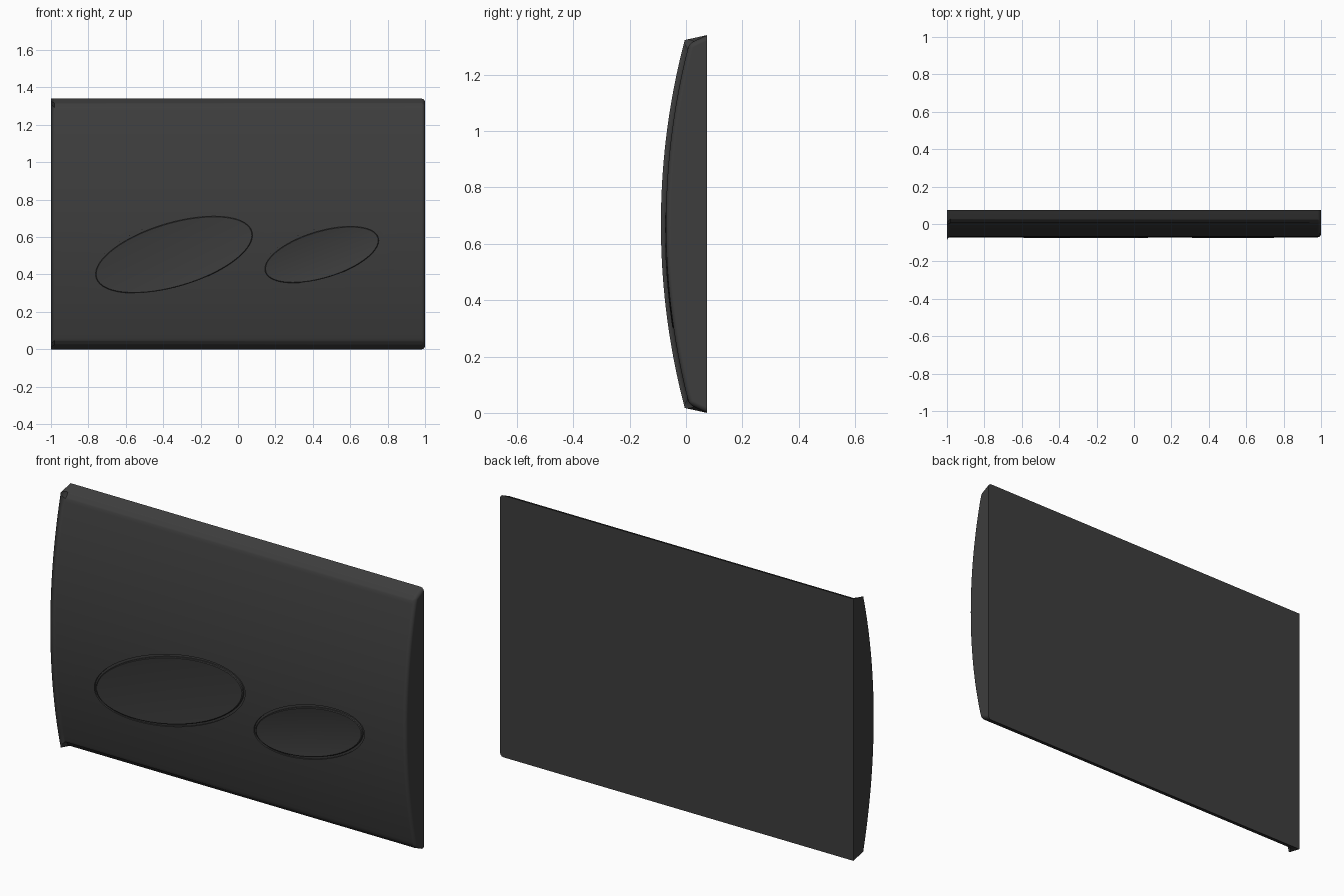
import bpy, bmesh
from math import sin, cos, pi, sqrt, radians

cube = bpy.data.objects.get("Cube")
if cube:
    bpy.data.objects.remove(cube, do_unlink=True)

mat = bpy.data.materials.new("matte charcoal")
mat.use_nodes = True
colour = (0.047, 0.047, 0.047, 1)
mat.diffuse_color = colour
bsdf = next(n for n in mat.node_tree.nodes if n.type == 'BSDF_PRINCIPLED')
bsdf.inputs["Base Color"].default_value = colour
bsdf.inputs["Roughness"].default_value = 0.6

HEIGHT, BACK, FRONT, RADIUS = 1.34, 0.075, -0.071, 2.54


def front_y(z):
    """Depth of the bowed front surface at height z."""
    return FRONT + RADIUS - sqrt(RADIUS ** 2 - (z - HEIGHT / 2) ** 2)


def make_object(name, bm):
    bmesh.ops.recalc_face_normals(bm, faces=bm.faces)
    mesh = bpy.data.meshes.new(name)
    bm.to_mesh(mesh)
    bm.free()
    mesh.materials.append(mat)
    obj = bpy.data.objects.new(name, mesh)
    bpy.context.collection.objects.link(obj)
    return obj


def activate(obj):
    bpy.ops.object.select_all(action='DESELECT')
    obj.select_set(True)
    bpy.context.view_layer.objects.active = obj


def ellipse(button, inset, scale=1, count=96):
    """Points (x, z) of a tilted ellipse."""
    cx, cz, a, b, tilt = button
    for i in range(count):
        t = 2 * pi * i / count
        u, v = (a - inset) * scale * cos(t), (b - inset) * scale * sin(t)
        yield cx + u * cos(tilt) - v * sin(tilt), cz + u * sin(tilt) + v * cos(tilt)


def loft(bm, rings):
    for lower, upper in zip(rings, rings[1:]):
        for i in range(len(lower)):
            j = (i + 1) % len(lower)
            bm.faces.new((lower[i], lower[j], upper[j], upper[i]))


# Plate: bowed side profile extruded across the width, front edges rounded
bm = bmesh.new()
steps, low, high = 40, 0.03, HEIGHT - 0.03
heights = [low + (high - low) * i / steps for i in range(steps + 1)]
profile = [(BACK, 0)] + [(front_y(z), z) for z in heights] + [(BACK, HEIGHT)]
ends = [[bm.verts.new((x, y, z)) for y, z in profile] for x in (-1, 1)]
loft(bm, ends)
for end in ends:
    bm.faces.new(end)
bm.normal_update()
edges = [e for e in bm.edges
         if min(v.co.y for v in e.verts) < BACK - 0.001
         and e.calc_face_angle(0) > radians(20)]
bmesh.ops.bevel(bm, geom=edges, offset=0.018, segments=4, profile=0.5, affect='EDGES')
plate = make_object("plate", bm)

# Buttons: centre x, centre z, half length, half width, tilt
buttons = {
    "large_button": (-0.342, 0.506, 0.447, 0.183, radians(16.6)),
    "small_button": (0.448, 0.506, 0.328, 0.138, radians(16.8)),
}

# Elliptical pockets in the plate
for name, button in buttons.items():
    bm = bmesh.new()
    rings = [[bm.verts.new((x, y, z)) for x, z in ellipse(button, 0)] for y in (-0.2, 0.02)]
    loft(bm, rings)
    for ring in rings:
        bm.faces.new(ring)
    cutter = make_object(name + "_cutter", bm)
    cutter.hide_render = True
    activate(plate)
    cut = plate.modifiers.new("pocket", 'BOOLEAN')
    cut.operation, cut.solver, cut.object = 'DIFFERENCE', 'EXACT', cutter
    bpy.ops.object.modifier_apply(modifier=cut.name)
    bpy.data.objects.remove(cutter, do_unlink=True)

# Buttons: shallow groove, raised rim and gently dished face
for name, button in buttons.items():
    bm = bmesh.new()
    groove_and_rim = [(-0.003, 0.008), (0.012, 0.008), (0.012, -0.001), (0.016, -0.004)]
    sections = [(inset, 1, depth) for inset, depth in groove_and_rim]
    for k in range(1, 12):
        scale = 1 - k / 12
        sections.append((0.016, scale, -0.004 + 0.014 * (1 - scale ** 2)))
    rings = [[bm.verts.new((x, front_y(z) + depth, z)) for x, z in ellipse(button, inset, scale)]
             for inset, scale, depth in sections]
    loft(bm, rings)
    bm.faces.new(rings[-1])
    obj = make_object(name, bm)
    # Open shell: make its dished face point forward
    if obj.data.polygons[-1].normal.y > 0:
        obj.data.flip_normals()
    activate(obj)
    bpy.ops.object.shade_smooth_by_angle(angle=radians(30))

activate(plate)
bpy.ops.object.shade_smooth_by_angle(angle=radians(30))
weighted = plate.modifiers.new("even shading", 'WEIGHTED_NORMAL')
weighted.keep_sharp = True
